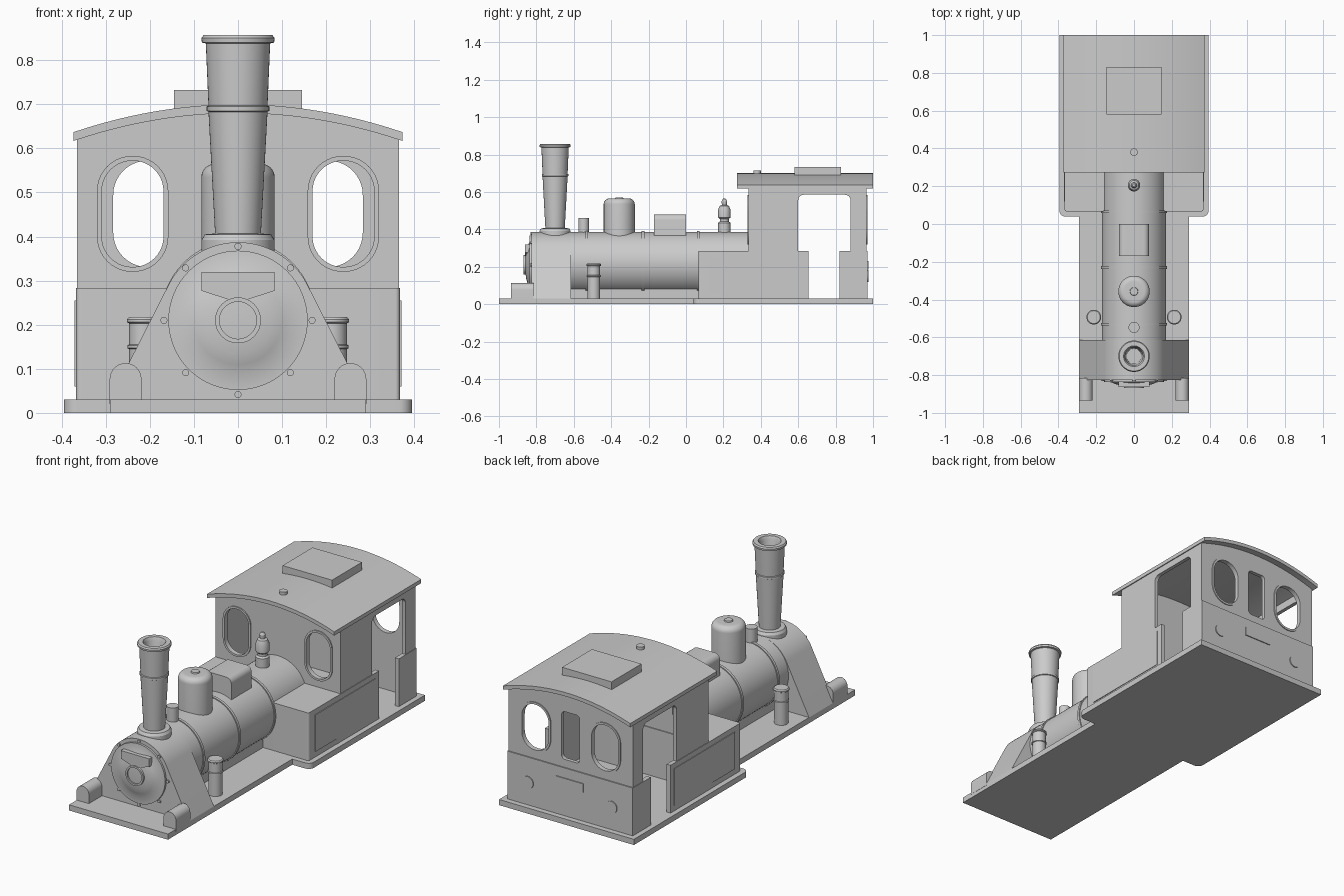
import bpy
import bmesh
from math import sin, cos, pi, radians, acos, atan2, hypot
from mathutils import Matrix, Vector

cube = bpy.data.objects.get("Cube")
if cube:
    bpy.data.objects.remove(cube)

grey = bpy.data.materials.new("plain grey")
grey.use_nodes = True
grey.diffuse_color = (0.6, 0.6, 0.6, 1)
grey.node_tree.nodes["Principled BSDF"].inputs["Base Color"].default_value = (0.6, 0.6, 0.6, 1)

# Drawing planes: local x, y, z become these world axes
TOP = Matrix.Identity(3)
FRONT = Matrix(((1, 0, 0), (0, 0, -1), (0, 1, 0)))
SIDE = Matrix(((0, 0, 1), (1, 0, 0), (0, 1, 0)))


def finish(name, mesh, plane=TOP, loc=(0, 0, 0)):
    """Orient a mesh, shade it and link it as a named part."""
    mesh.transform(Matrix.Translation(Vector(loc)) @ plane.to_4x4())
    bm = bmesh.new()
    bm.from_mesh(mesh)
    bmesh.ops.remove_doubles(bm, verts=bm.verts, dist=0.00005)
    bmesh.ops.recalc_face_normals(bm, faces=bm.faces)
    bm.to_mesh(mesh)
    bm.free()
    mesh.shade_smooth()
    mesh.set_sharp_from_angle(angle=radians(30))
    mesh.materials.clear()
    mesh.materials.append(grey)
    obj = bpy.data.objects.new(name, mesh)
    bpy.context.scene.collection.objects.link(obj)
    return obj


def plate(name, loops, start, end, plane):
    """Flat outline with holes, extruded between two depths on a world axis."""
    curve = bpy.data.curves.new(name, "CURVE")
    curve.dimensions = "2D"
    curve.fill_mode = "BOTH"
    curve.extrude = abs(end - start) / 2
    for loop in loops:
        spline = curve.splines.new("POLY")
        spline.points.add(len(loop) - 1)
        for point, (a, b) in zip(spline.points, loop):
            point.co = (a, b, 0, 1)
        spline.use_cyclic_u = True
    temp = bpy.data.objects.new(name, curve)
    mesh = bpy.data.meshes.new_from_object(temp)
    bpy.data.objects.remove(temp)
    mid = (start + end) / 2
    offset = {0: (0, 0, mid), 1: (0, mid, 0), 2: (mid, 0, 0)}[[TOP, FRONT, SIDE].index(plane)]
    return finish(name, mesh, plane, offset)


def lathe(name, profile, loc, plane=TOP, steps=48):
    """Turn a (radius, height) profile around the local z axis."""
    bm = bmesh.new()
    verts = [bm.verts.new((r, 0, h)) for r, h in profile]
    edges = [bm.edges.new(pair) for pair in zip(verts, verts[1:])]
    bmesh.ops.spin(bm, geom=verts + edges, cent=(0, 0, 0), axis=(0, 0, 1),
                   angle=2 * pi, steps=steps, use_merge=True)
    bmesh.ops.remove_doubles(bm, verts=bm.verts, dist=0.00005)
    mesh = bpy.data.meshes.new(name)
    bm.to_mesh(mesh)
    bm.free()
    return finish(name, mesh, plane, loc)


def rod(name, r, h, loc, plane=TOP, steps=32):
    return lathe(name, [(0, 0), (r, 0), (r, h), (0, h)], loc, plane, steps)


def arc(cx, cy, r, a0, a1, n=10):
    angles = [radians(a0 + (a1 - a0) * i / n) for i in range(n + 1)]
    return [(cx + r * cos(a), cy + r * sin(a)) for a in angles]


def rounded(x0, x1, y0, y1, r=0.0):
    if r == 0:
        return [(x0, y0), (x1, y0), (x1, y1), (x0, y1)]
    return (arc(x1 - r, y0 + r, r, -90, 0) + arc(x1 - r, y1 - r, r, 0, 90)
            + arc(x0 + r, y1 - r, r, 90, 180) + arc(x0 + r, y0 + r, r, 180, 270))


def mirrored(half):
    """Close a right-hand outline by reflecting it."""
    return half + [(-a, b) for a, b in reversed(half)]


# Footplate
plate("footplate", [mirrored([(0.29, -1), (0.29, 0.04)] + arc(0.365, 0.07, 0.03, -90, 0)
                             + [(0.395, 1)])], 0, 0.03, TOP)

# Smokebox with flared saddle
AXIS_Z, R = 0.21, 0.177
low = AXIS_Z - 0.03
tangent = acos(R / hypot(0.29, low)) - atan2(low, 0.29)
deg = tangent * 180 / pi
plate("smokebox", [[(-0.29, 0.03), (0.29, 0.03)] + arc(0, AXIS_Z, R, deg, 180 - deg, 40)],
      -0.825, -0.615, FRONT)

# Boiler, its bands and the frame beneath
lathe("boiler", [(0, 0), (0.17, 0), (0.17, 0.96), (0, 0.96)], (0, 0.345, 0.217), FRONT, 64)
for y in (-0.53, -0.23, 0.065):
    rod("boiler_band", 0.175, 0.014, (0, y + 0.007, 0.217), FRONT, 64)
plate("boiler_frame", [rounded(-0.1, 0.1, -0.62, 0.07)], 0.03, 0.15, TOP)

# Smokebox door
lathe("smokebox_door", [(0, 0), (0.158, 0), (0.158, 0.013), (0.12, 0.015), (0.1, 0.024),
                        (0.075, 0.031), (0.04, 0.036), (0, 0.037)], (0, -0.823, AXIS_Z), FRONT, 64)
lathe("door_handwheel", [(0, 0), (0.052, 0), (0.052, 0.021), (0.042, 0.021), (0.042, 0.014),
                         (0, 0.016)], (0, -0.847, AXIS_Z), FRONT)
plate("front_plate", [mirrored([(0.083, 0.32), (0.083, 0.277), (0.015, 0.255)])],
      -0.862, -0.835, FRONT)
for x, z in arc(0, AXIS_Z, 0.168, 0, 315, 7):
    rod("door_bolt", 0.008, 0.012, (x, -0.82, z), FRONT, 12)

# Chimney
lathe("chimney", [(0, 0.36), (0.083, 0.36), (0.083, 0.392), (0.075, 0.405), (0.052, 0.407),
                  (0.067, 0.683), (0.071, 0.685), (0.071, 0.695), (0.067, 0.697), (0.073, 0.838),
                  (0.082, 0.84), (0.083, 0.85), (0.078, 0.857), (0.055, 0.857), (0.047, 0.84),
                  (0.04, 0.5), (0, 0.5)], (0, -0.7, 0))

# Steam dome and small fittings on the boiler
lathe("steam_dome", [(0, 0.3), (0.083, 0.3), (0.083, 0.535)] + arc(0.053, 0.535, 0.03, 0, 90, 8)
      + [(0.022, 0.565), (0.02, 0.571), (0, 0.571)], (0, -0.357, 0))
rod("sand_pipe", 0.029, 0.13, (0, -0.547, 0.33))
plate("boiler_box", [[(-0.08, 0.3), (0.08, 0.3)] + arc(0.05, 0.45, 0.03, 0, 90, 6)
                     + arc(-0.05, 0.45, 0.03, 90, 180, 6)], -0.17, 0, FRONT)
lathe("whistle", [(0, 0.36), (0.033, 0.36), (0.033, 0.435), (0.024, 0.442), (0.024, 0.455),
                  (0.033, 0.463), (0.033, 0.505), (0.025, 0.525), (0.013, 0.53), (0.015, 0.55),
                  (0.008, 0.563), (0, 0.565)], (0, 0.205, 0), TOP, 24)

# Side pumps and front lamp blocks
for side in (1, -1):
    lathe("side_pump", [(0, 0.03), (0.034, 0.03), (0.034, 0.145), (0.038, 0.147), (0.038, 0.153),
                        (0.034, 0.155), (0.034, 0.203), (0.039, 0.206), (0.039, 0.212),
                        (0.034, 0.217), (0, 0.217)], (side * 0.213, -0.493, 0), TOP, 32)
    cx = side * 0.255
    plate("lamp_block", [[(cx - 0.036, 0.02), (cx + 0.036, 0.02)]
                         + arc(cx, 0.077, 0.036, 0, 180, 16)], -0.935, -0.815, FRONT)

# Side tanks flanking the firebox
plate("water_tanks", [rounded(-0.367, 0.367, 0.067, 0.36, 0.01)], 0.03, 0.283, TOP)

# Cab sides with doorway and raised lower panels
doorway = ([(0.655, 0.03), (0.655, 0.283), (0.6, 0.283)] + arc(0.63, 0.555, 0.03, 180, 90, 6)
           + arc(0.85, 0.555, 0.03, 90, 0, 6) + [(0.88, 0.283), (0.82, 0.283), (0.82, 0.03)])
for side in (1, -1):
    plate("cab_side", [[(0.335, 0.03)] + doorway + [(0.965, 0.03), (0.965, 0.63), (0.335, 0.63)]],
          side * 0.345, side * 0.365, SIDE)
    for y0, y1 in ((0.3, 0.655), (0.82, 0.965)):
        plate("cab_lower_panel", [rounded(y0, y1, 0.03, 0.283)], side * 0.36, side * 0.368, SIDE)
    plate("tank_panel", [rounded(0.12, 0.625, 0.06, 0.255)], side * 0.364, side * 0.371, SIDE)


def roof_z(x, crest):
    return crest - 0.063 * (x / 0.373) ** 2


def arch(half, crest):
    return [(half * (1 - i / 12), roof_z(half * (1 - i / 12), crest)) for i in range(25)]


# Cab end walls with window openings and rims
def windows(x0, x1, inset):
    holes = [rounded(x0 + inset, x1 - inset, 0.32 + inset, 0.583 - inset, (x1 - x0) / 2 - inset - 0.001)]
    return holes + [[(-a, b) for a, b in holes[0]]]


wall = [(-0.365, 0.03), (0.365, 0.03)] + arch(0.365, 0.685)
middle = rounded(-0.053, 0.053, 0.325, 0.578, 0.02)
plate("cab_front_wall", [wall] + windows(0.158, 0.32, 0.011), 0.335, 0.355, FRONT)
plate("cab_back_wall", [wall, middle] + windows(0.115, 0.294, 0.011), 0.945, 0.965, FRONT)
for name, x0, x1, y0, y1 in (("front_window_rim", 0.158, 0.32, 0.329, 0.34),
                             ("back_window_rim", 0.115, 0.294, 0.96, 0.97)):
    for outer, inner in zip(windows(x0, x1, 0), windows(x0, x1, 0.011)):
        plate(name, [outer, inner], y0, y1, FRONT)

# Back panel with plate and round pads
plate("cab_back_panel", [rounded(-0.367, 0.367, 0.03, 0.283)], 0.96, 0.971, FRONT)
plate("back_plate", [rounded(-0.08, 0.08, 0.185, 0.23)], 0.968, 0.976, FRONT)
for x in (-0.245, 0.245):
    rod("back_pad", 0.032, 0.008, (x, 0.976, 0.15), FRONT)

# Roof, hatch and vent knob
plate("cab_roof", [arch(0.373, 0.7) + arch(0.373, 0.68)[::-1]], 0.272, 1, FRONT)
plate("roof_hatch", [rounded(-0.145, 0.145, 0.58, 0.83)], 0.68, 0.732, TOP)
rod("roof_knob", 0.02, 0.03, (0, 0.38, 0.685))
